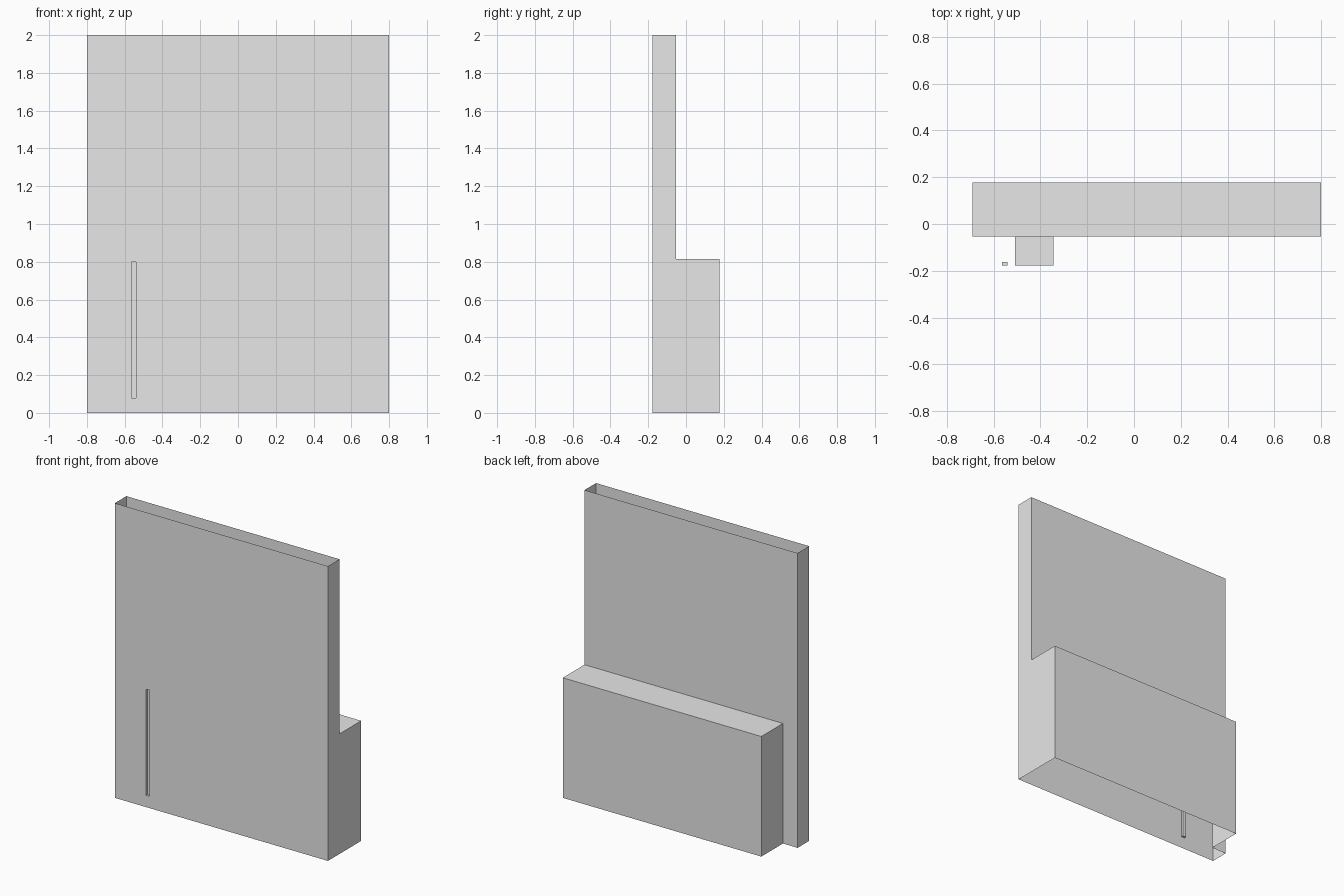
import bpy
import bmesh

cube = bpy.data.objects.get("Cube")
if cube:
    bpy.data.objects.remove(cube, do_unlink=True)

GREY = (0.8, 0.8, 0.8, 1)
mat = bpy.data.materials.new("plain grey")
mat.use_nodes = True
mat.diffuse_color = GREY
mat.node_tree.nodes["Principled BSDF"].inputs["Base Color"].default_value = GREY

# Main outline: left and right ends, front, rear of the panel, rear of the box
L, R, BOX_R = 0.8, -0.8, -0.69
FRONT, MID, BACK = -0.178, -0.054, 0.178
TOP, SHELF, BOX_TOP = 2.0, 1.6, 0.815


def sheet_object(name, polygons):
    """Join flat polygons into one open shell."""
    bm = bmesh.new()
    for points in polygons:
        bm.faces.new([bm.verts.new(p) for p in points])
    bmesh.ops.remove_doubles(bm, verts=bm.verts, dist=0.0001)
    mesh = bpy.data.meshes.new(name)
    bm.to_mesh(mesh)
    bm.free()
    mesh.materials.append(mat)
    obj = bpy.data.objects.new(name, mesh)
    bpy.context.collection.objects.link(obj)
    return obj


def facing_y(x0, x1, y, z0, z1):
    return [(x0, y, z0), (x1, y, z0), (x1, y, z1), (x0, y, z1)]


def facing_x(x, y0, y1, z0, z1):
    return [(x, y0, z0), (x, y1, z0), (x, y1, z1), (x, y0, z1)]


def facing_z(x0, x1, y0, y1, z):
    return [(x0, y0, z), (x1, y0, z), (x1, y1, z), (x0, y1, z)]


# Front wall, left open around the narrow slot
S0, S1, SZ0, SZ1, SLOT_Y = -0.565, -0.54, 0.08, 0.8, -0.163
sheet_object("front_wall", [
    facing_y(R, S0, FRONT, 0, TOP),
    facing_y(S1, L, FRONT, 0, TOP),
    facing_y(S0, S1, FRONT, 0, SZ0),
    facing_y(S0, S1, FRONT, SZ1, TOP),
])

# Recessed slot
sheet_object("front_slot", [
    facing_x(S0, FRONT, SLOT_Y, SZ0, SZ1),
    facing_x(S1, SLOT_Y, FRONT, SZ0, SZ1),
    facing_z(S0, S1, FRONT, SLOT_Y, SZ0),
    facing_z(S0, S1, SLOT_Y, FRONT, SZ1),
    facing_y(S0, S1, SLOT_Y, SZ0, SZ1),
])

# Ends and rear of the tall panel, open at top and bottom
sheet_object("panel_shell", [
    facing_x(R, MID, FRONT, 0, TOP),
    facing_x(L, FRONT, MID, 0, TOP),
    facing_y(L, R, MID, BOX_TOP, TOP),
    facing_y(BOX_R, R, MID, 0, BOX_TOP),
])

# Low box behind the panel, open at the bottom
sheet_object("rear_box", [
    facing_x(L, MID, BACK, 0, BOX_TOP),
    facing_x(BOX_R, BACK, MID, 0, BOX_TOP),
    facing_y(L, BOX_R, BACK, 0, BOX_TOP),
    facing_z(BOX_R, L, MID, BACK, BOX_TOP),
])

# Small shelf inside the hollow panel
sheet_object("inner_shelf", [facing_z(-0.51, -0.345, FRONT, MID, SHELF)])
